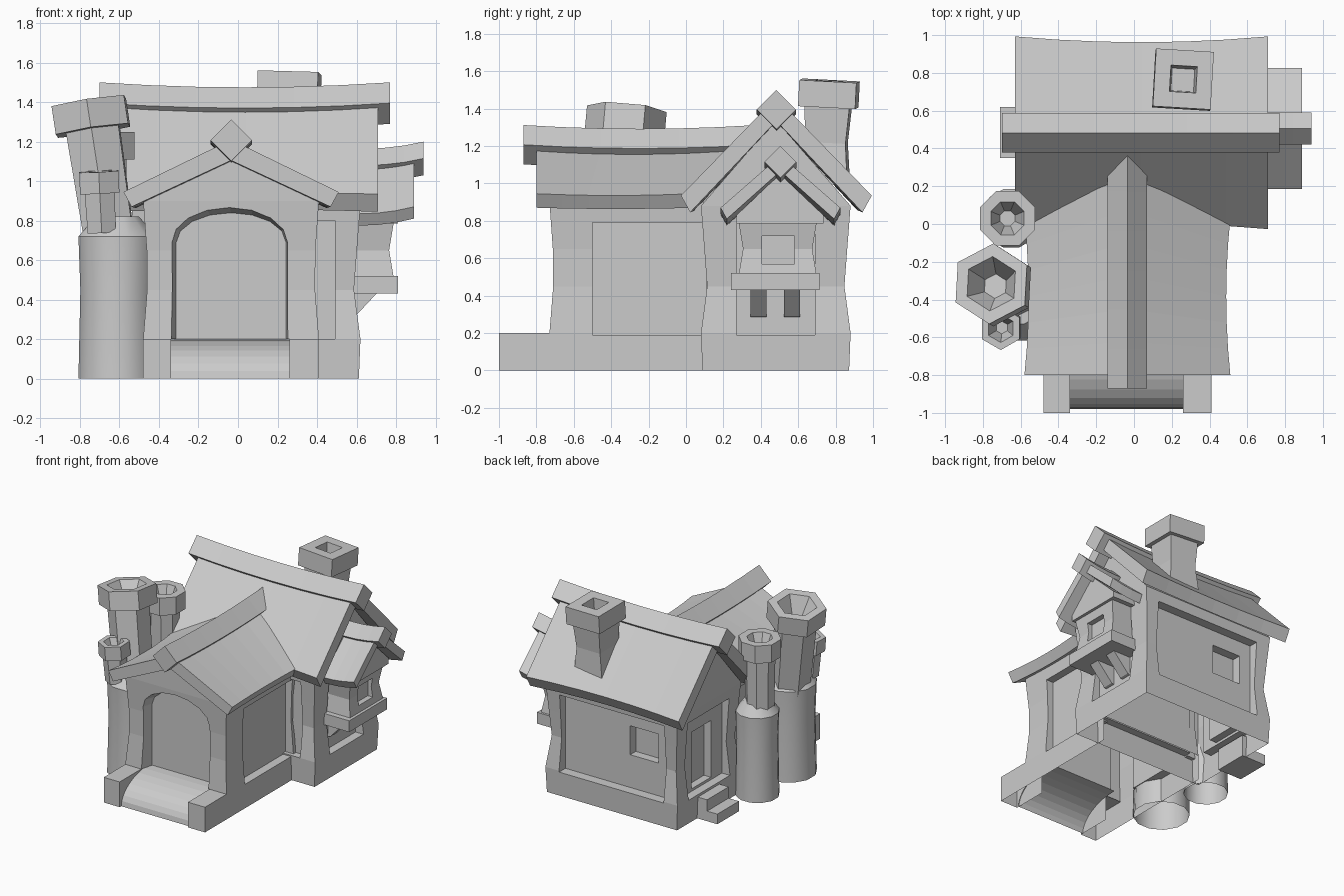
import bpy, bmesh, math
from mathutils import Vector, Matrix

if "Cube" in bpy.data.objects:
    bpy.data.objects.remove(bpy.data.objects["Cube"], do_unlink=True)

grey = bpy.data.materials.new("plain_grey")
grey.use_nodes = True
GREY = (0.6, 0.6, 0.6, 1)
grey.diffuse_color = GREY
grey.node_tree.nodes["Principled BSDF"].inputs["Base Color"].default_value = GREY


def finish(name, bm):
    bmesh.ops.recalc_face_normals(bm, faces=bm.faces[:])
    me = bpy.data.meshes.new(name)
    bm.to_mesh(me)
    bm.free()
    me.materials.append(grey)
    ob = bpy.data.objects.new(name, me)
    bpy.context.collection.objects.link(ob)
    return ob


def loft(name, sections):
    """Skin a row of equal point loops and cap both ends."""
    bm = bmesh.new()
    rows = [[bm.verts.new(p) for p in s] for s in sections]
    n = len(rows[0])
    for a, b in zip(rows, rows[1:]):
        for i in range(n):
            j = (i + 1) % n
            bm.faces.new((a[i], a[j], b[j], b[i]))
    bm.faces.new(rows[0])
    bm.faces.new(rows[-1])
    return finish(name, bm)


def place(axis, along, across, z):
    return (along, across, z) if axis == "x" else (across, along, z)


def prism(name, axis, a, b, profile):
    return loft(name, [[place(axis, t, u, z) for u, z in profile] for t in (a, b)])


def box(name, x0, x1, y0, y1, z0, z1):
    return prism(name, "x", x0, x1, [(y0, z0), (y1, z0), (y1, z1), (y0, z1)])


def walls(name, x0, x1, y0, y1, levels, axis=None, ridge=0):
    """Stacked rectangular rings (z, inset), with an optional gable on top."""
    bm = bmesh.new()
    rows = [[bm.verts.new(p) for p in ((x0 + d, y0 + d, z), (x1 - d, y0 + d, z),
             (x1 - d, y1 - d, z), (x0 + d, y1 - d, z))] for z, d in levels]
    bm.faces.new(rows[0])
    for a, b in zip(rows, rows[1:]):
        for i in range(4):
            j = (i + 1) % 4
            bm.faces.new((a[i], a[j], b[j], b[i]))
    a, b, c, d = rows[-1]
    if axis == "x":
        a, b, c, d = b, c, d, a
    if axis:
        p = bm.verts.new((a.co + b.co) / 2 + Vector((0, 0, ridge - a.co.z)))
        q = bm.verts.new((c.co + d.co) / 2 + Vector((0, 0, ridge - a.co.z)))
        for f in ((a, b, p), (c, d, q), (b, c, q, p), (d, a, p, q)):
            bm.faces.new(f)
    else:
        bm.faces.new(rows[-1])
    return finish(name, bm)


def carve(ob, cutters):
    for c in cutters:
        m = ob.modifiers.new("cut", "BOOLEAN")
        m.operation, m.solver, m.object = "DIFFERENCE", "EXACT", c
        c.hide_render = True
    graph = bpy.context.evaluated_depsgraph_get()
    me = bpy.data.meshes.new_from_object(ob.evaluated_get(graph))
    ob.modifiers.clear()
    ob.data = me
    for c in cutters:
        bpy.data.objects.remove(c, do_unlink=True)


def drop_faces(ob, rule):
    bm = bmesh.new()
    bm.from_mesh(ob.data)
    bad = [f for f in bm.faces if rule(f.calc_center_median())]
    bmesh.ops.delete(bm, geom=bad, context="FACES")
    bm.to_mesh(ob.data)
    bm.free()


def sagging(name, axis, a, b, sag, profile, shrink=0, mitre=0):
    """Loft a roof profile along its ridge, dipping and narrowing in the middle;
    mitre shortens the far end towards the eaves."""
    c, top = profile[0]
    rows = []
    for i in range(7):
        bow = 1 - (i / 3 - 1) ** 2
        k = 1 - shrink * bow
        rows.append([place(axis, a + (b - mitre * abs(u - c) - a) * i / 6,
                           c + (u - c) * k, top + (z - top) * k - sag * bow) for u, z in profile])
    return loft(name, rows)


def roof(name, axis, c, a, b, zr, w, ze, thick, sag, cap_a, cap_b, cap_z, r, shrink=0, mitre=0):
    e, k = w - thick * 0.55, ze - thick
    chevron = [(c, zr), (c + w, ze), (c + e, k), (c, zr - thick * 1.4), (c - e, k), (c - w, ze)]
    sagging(name + "_roof", axis, a, b, sag, chevron, shrink, mitre)
    diamond = [(c, cap_z + r), (c + r, cap_z), (c, cap_z - r), (c - r, cap_z)]
    sagging(name + "_ridge_beam", axis, cap_a, cap_b, sag, diamond)


def pipe(name, sides, centre, rings, turn=0, lean=(0, 0), smooth=False):
    """Turned shape of (height, radius) rings, leaning by angles about x and y."""
    m = Matrix.Translation(centre) @ Matrix.Rotation(lean[1], 4, "Y") @ Matrix.Rotation(lean[0], 4, "X")
    rows = []
    for z, r in rings:
        angles = [turn + math.tau * i / sides for i in range(sides)]
        rows.append([m @ Vector((r * math.cos(t), r * math.sin(t), z)) for t in angles])
    ob = loft(name, rows)
    if smooth:
        bpy.ops.object.select_all(action="DESELECT")
        ob.select_set(True)
        bpy.context.view_layer.objects.active = ob
        bpy.ops.object.shade_smooth_by_angle(angle=math.radians(32))
    return ob


def collared(h, r, big, collar, hole):
    """Rings for a stack with a wide collar and a funnel mouth."""
    return [(0, r * 0.93), (h - collar, r), (h - collar, big), (h, big),
            (h, hole), (h - collar, hole * 0.45)]


# Main house with sunken wall panels
house = walls("main_house", -0.54, 0.62, 0.08, 0.88,
              [(0, 0.008), (0.2, 0), (0.45, 0.033), (0.65, 0.018), (0.88, 0)], "x", 1.34)
carve(house, [
    box("cut", 0.55, 0.8, 0.27, 0.69, 0.19, 0.8),
    box("cut", -0.8, -0.47, 0.22, 0.74, 0.19, 0.8),
    box("cut", -0.42, 0.5, 0.8, 1, 0.19, 0.8),
    box("cut", -0.41, 0.49, -0.1, 0.14, 0.2, 0.8),
])
carve(house, [
    box("cut", -0.32, -0.07, 0.73, 1, 0.45, 0.68),
    box("cut", -0.8, -0.41, 0.36, 0.6, 0.21, 0.66),
])
drop_faces(house, lambda c: c.z < 0.001)

# Front wing with a tapered arched doorway
wing = walls("front_wing", -0.48, 0.41, -0.73, 0.15,
             [(0, 0), (0.2, 0), (0.45, 0.02), (0.65, 0.018), (0.9, 0)], "y", 1.13)


def arch(y, mid, half, rise):
    return [(mid - half, y, 0.2), (mid + half, y, 0.2)] + [
        (mid + half * math.cos(t), y, 0.69 + rise * math.sin(t))
        for t in [math.pi * i / 8 for i in range(9)]]


carve(wing, [
    loft("cut", [arch(-0.76, -0.045, 0.3, 0.185), arch(-0.63, -0.035, 0.278, 0.15)]),
    box("cut", 0.34, 0.6, -0.5, 0.11, 0.19, 0.79),
    box("cut", -0.7, -0.41, -0.5, 0.11, 0.19, 0.79),
])
drop_faces(wing, lambda c: c.z < 0.001 or c.y > 0.145 or (c.y < -0.725 and c.z < 0.19)
           or (abs(c.z - 0.2) < 0.003 and abs(c.y + 0.68) < 0.045))

# Porch side blocks and curved ramp
for name, x0, x1 in (("right_porch_block", -0.48, -0.34), ("left_porch_block", 0.26, 0.41)):
    drop_faces(box(name, x0, x1, -1, -0.72, 0, 0.2), lambda c: c.z < 0.001 or c.y > -0.725)
curve = [(-0.63 - 0.35 * math.cos(t), 0.2 * math.sin(t))
         for t in [math.pi / 2 * i / 8 for i in range(9)]]
ramp = prism("ramp", "x", -0.345, 0.265, curve[::-1] + [(-0.63, 0)])
drop_faces(ramp, lambda c: c.z < 0.001 or c.y > -0.631 or abs(c.x + 0.04) > 0.3)

# Roofs with ridge beams
roof("main", "x", 0.483, -0.63, 0.71, 1.46, 0.51, 0.935, 0.09, 0.025, -0.7, 0.77, 1.395, 0.105, 0.06)
roof("wing", "y", -0.035, -0.8, 0.25, 1.21, 0.545, 0.945, 0.075, 0.02, -0.87, 0.38, 1.207, 0.105, 0.04, 0.4)
roof("bay", "x", 0.505, 0.35, 0.89, 1.15, 0.32, 0.87, 0.06, 0.035, 0.35, 0.94, 1.115, 0.085)

# Bay window with ledge and brackets
bay = walls("bay_window", 0.5, 0.79, 0.28, 0.7, [(0.5, 0), (0.65, 0.025), (0.8, 0)])
carve(bay, [box("cut", 0.735, 0.9, 0.405, 0.58, 0.57, 0.72)])
walls("bay_gable", 0.5, 0.81, 0.27, 0.735, [(0.785, 0), (0.83, 0)], "x", 1.05)
box("bay_ledge", 0.5, 0.81, 0.24, 0.715, 0.43, 0.52)
bracket = [(0.53, 0.28), (0.57, 0.29), (0.71, 0.44), (0.53, 0.44)]
for name, y in (("front_bracket", 0.345), ("back_bracket", 0.525)):
    prism(name, "y", y, y + 0.085, bracket)

# Side door steps
stairs = [(-0.5, 0), (-0.71, 0), (-0.71, 0.08), (-0.62, 0.08), (-0.62, 0.17), (-0.5, 0.17)]
prism("side_steps", "y", 0.35, 0.62, stairs)

# Square chimney on the back slope
k = math.sqrt(2)
pipe("chimney", 4, (0.245, 0.74, 1.0),
     [(0, 0.13 * k), (0.22, 0.108 * k), (0.41, 0.12 * k), (0.41, 0.153 * k),
      (0.55, 0.153 * k), (0.55, 0.07 * k), (0.45, 0.06 * k)],
     math.pi / 4 - 0.06, (-0.05, 0.03))

# Round tanks beside the wing
for name, x, y, r, h in (("front_tank", -0.61, -0.42, 0.205, 0.72), ("back_tank", -0.65, 0.03, 0.16, 0.67)):
    tank = pipe(name, 12, (x, y, 0),
                [(0, r), (0.45, r * 0.95), (h, r), (h + 0.1, r * 0.55)], math.pi / 12, smooth=True)
    drop_faces(tank, lambda c: c.z < 0.001)

# Stacks rising from the tanks
pipe("large_stack", 6, (-0.65, -0.38, 0.7), collared(0.71, 0.155, 0.214, 0.145, 0.145),
     math.pi / 2 - 0.04, (-0.09, -0.15))
pipe("back_stack", 8, (-0.67, 0.03, 0.7), collared(0.55, 0.115, 0.157, 0.14, 0.095), math.pi / 8)
pipe("small_stack", 6, (-0.69, -0.54, 0.74), collared(0.31, 0.088, 0.115, 0.11, 0.075),
     math.pi / 2, (0.04, -0.05))
